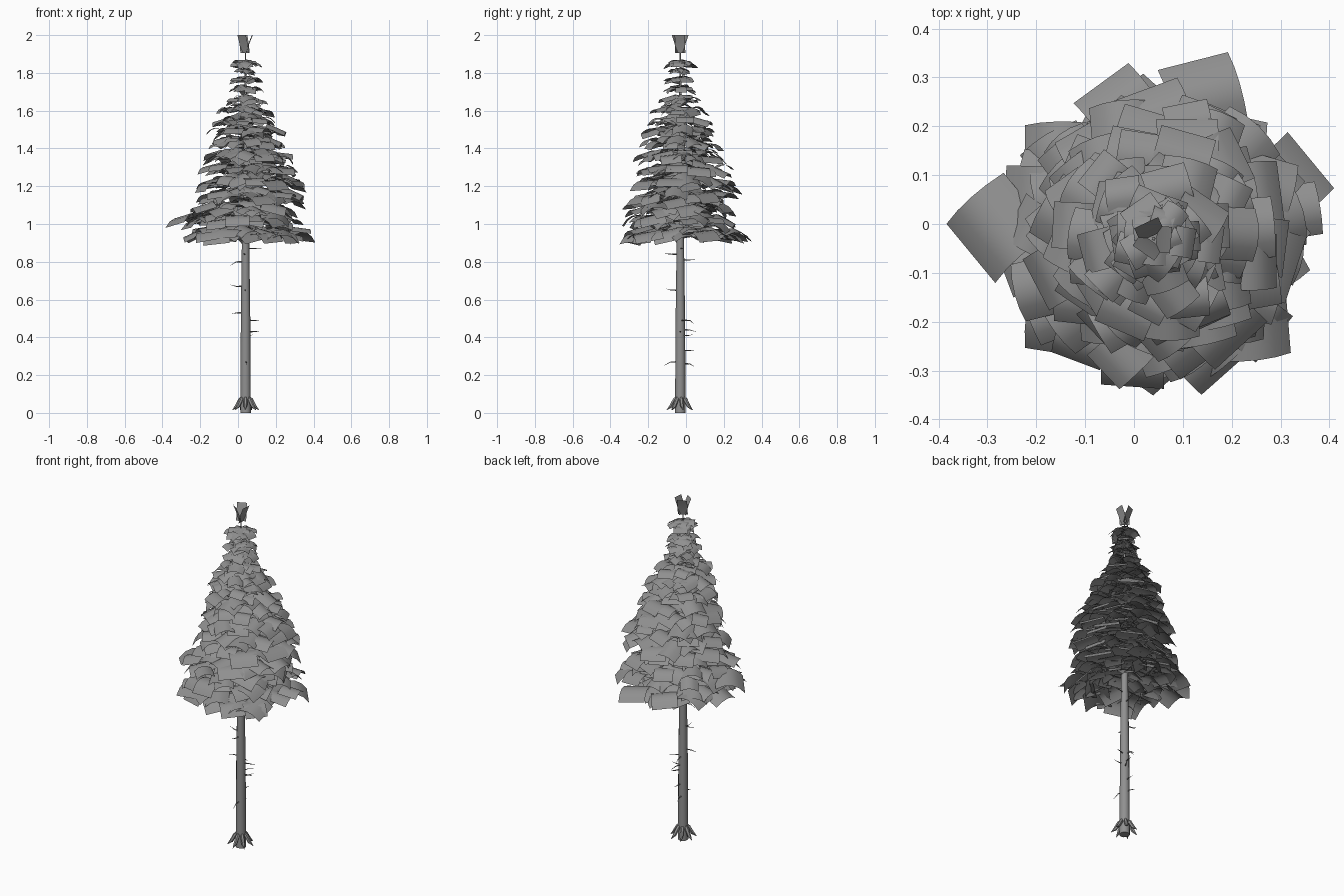
import bpy, bmesh, math, random
from mathutils import Vector, Matrix

random.seed(5)
cube = bpy.data.objects.get("Cube")
if cube:
    bpy.data.objects.remove(cube)

AXIS = Vector((0.04, -0.03, 0))


def material(name, color):
    mat = bpy.data.materials.new(name)
    mat.use_nodes = True
    mat.diffuse_color = color
    mat.node_tree.nodes["Principled BSDF"].inputs["Base Color"].default_value = color
    return mat


GREY = material("plain grey", (0.28, 0.28, 0.28, 1))


def finish(name, bm):
    mesh = bpy.data.meshes.new(name)
    bm.to_mesh(mesh)
    bm.free()
    for poly in mesh.polygons:
        poly.use_smooth = True
    mesh.materials.append(GREY)
    obj = bpy.data.objects.new(name, mesh)
    bpy.context.collection.objects.link(obj)
    bpy.context.view_layer.objects.active = obj
    obj.select_set(True)
    bpy.ops.object.shade_smooth_by_angle(angle=math.radians(40))
    obj.select_set(False)
    return obj


def tube(bm, path, radii, sides):
    """Sweep a tapering ring along a path and cap both ends."""
    rings = []
    for i, p in enumerate(path):
        along = path[min(i + 1, len(path) - 1)] - path[max(i - 1, 0)]
        turn = Vector((0, 0, 1)).rotation_difference(along)
        rings.append([bm.verts.new(p + turn @ Vector((radii[i] * math.cos(math.tau * k / sides),
                                                      radii[i] * math.sin(math.tau * k / sides), 0)))
                      for k in range(sides)])
    for low, high in zip(rings, rings[1:]):
        for k in range(sides):
            n = (k + 1) % sides
            bm.faces.new((low[k], low[n], high[n], high[k]))
    bm.faces.new(rings[0][::-1])
    bm.faces.new(rings[-1])


def outward(angle, r, z):
    return AXIS + Vector((math.cos(angle) * r, math.sin(angle) * r, z))


def card(bm, angle, tip, z, size, tilt, twist, shift=Vector()):
    """Arched square leaf card whose outer end reaches the tip radius."""
    reach = size * 0.5 * (abs(math.cos(twist)) + abs(math.sin(twist)))
    place = (Matrix.Translation(outward(angle, tip - reach * math.cos(tilt), z) + shift)
             @ Matrix.Rotation(angle, 4, 'Z') @ Matrix.Rotation(tilt, 4, 'Y')
             @ Matrix.Rotation(twist, 4, 'Z'))
    rows = []
    for i in range(5):
        a = i / 4 - 0.5
        rows.append([bm.verts.new(place @ Vector((a * size, b * size, -0.9 * size * a * a)))
                     for b in (-0.5, 0.5)])
    for p, q in zip(rows, rows[1:]):
        bm.faces.new((p[0], q[0], q[1], p[1]))


# Trunk
bm = bmesh.new()
heights = (0, 0.5, 0.95, 1.4, 1.92)
tube(bm, [AXIS + Vector((0, 0, z)) for z in heights], (0.028, 0.025, 0.019, 0.01, 0.003), 12)
finish("trunk", bm)

# Flared roots
bm = bmesh.new()
for k in range(7):
    a = math.tau * k / 7 + 0.2
    tube(bm, [outward(a, r, z) for r, z in ((0.016, 0.09), (0.03, 0.07), (0.05, 0.035), (0.072, 0.015))],
         (0.004, 0.011, 0.01, 0.001), 6)
finish("roots", bm)

# Dead twigs on the bare trunk: height and compass direction in degrees
bm = bmesh.new()
twigs = ((0.87, 10), (0.84, 260), (0.81, 80), (0.8, 185), (0.67, 170), (0.65, 265), (0.53, 190),
         (0.49, 20), (0.49, 95), (0.44, 75), (0.43, 0), (0.41, 60), (0.33, 85), (0.27, 275), (0.26, 100))
for z, degrees in twigs:
    a = math.radians(degrees)
    bend = random.uniform(-0.02, 0.01)
    tube(bm, [outward(a, 0.015, z), outward(a, 0.05, z), outward(a, random.uniform(0.07, 0.09), z + bend)],
         (0.004, 0.0025, 0.0005), 4)
finish("twigs", bm)

# Crown of stacked whorls: height, radius, cards in the outer ring
bm = bmesh.new()
tiers = ((1.855, 0.09, 8), (1.82, 0.06, 6), (1.77, 0.09, 8), (1.72, 0.095, 8), (1.665, 0.115, 9),
         (1.61, 0.16, 10), (1.555, 0.185, 12), (1.5, 0.21, 13), (1.44, 0.225, 14), (1.37, 0.26, 15),
         (1.3, 0.28, 16), (1.23, 0.295, 16), (1.16, 0.3, 16), (1.09, 0.3, 17), (1.03, 0.30, 17),
         (0.965, 0.33, 18))
for z, radius, count in tiers:
    lean = max(0, 1 - abs(z - 1.28) / 0.25) * Vector((0.03, 0.015, 0))
    size = 0.045 + 0.27 * radius
    tilt = 0.15 + 0.5 * radius if z > 1 else 0.3
    for ring, share in enumerate((1, 0.75, 0.5, 0.32)):
        if radius * share < 0.06:
            continue
        n = max(5, round(count * share))
        for k in range(n):
            a = math.tau * (k + random.uniform(-0.4, 0.4)) / n + z * 9
            card(bm, a, radius * share * random.uniform(0.84, 1.08),
                 z + 0.01 * ring + random.uniform(-0.6, 0.6) * min(0.03, 0.12 * radius),
                 size * random.uniform(0.75, 1.2) * (1 - 0.12 * ring), tilt + random.uniform(-0.2, 0.2),
                 random.uniform(-1.6, 1.6), lean)

# Long stray branches that break the outline
strays = ((176, 0.435, 1.045, 0.16, 0.78), (165, 0.34, 1.05, 0.17, 0.2), (184, 0.35, 1.03, 0.16, 0.3),
          (71, 0.42, 0.965, 0.15, 0.6), (104, 0.37, 0.96, 0.14, 0.4), (23, 0.39, 0.96, 0.15, 0.3),
          (222, 0.355, 0.965, 0.16, 0.7), (320, 0.375, 0.955, 0.15, 0.8), (270, 0.33, 0.95, 0.14, 0.78),
          (50, 0.34, 1.0, 0.13, 0.5), (5, 0.33, 1.22, 0.13, 0.6), (88, 0.34, 1.21, 0.14, 0.4),
          (140, 0.36, 0.97, 0.15, 0.7), (295, 0.34, 0.95, 0.14, 0.3), (350, 0.335, 1.13, 0.13, 0.7))
for degrees, tip, z, size, twist in strays:
    card(bm, math.radians(degrees), tip, z, size, 0.28, twist)
finish("foliage", bm)

# Upright leader tuft of three flared cards at the very top
bm = bmesh.new()
for degrees in (235, 355, 115):
    a = math.radians(degrees)
    side = Vector((-math.sin(a), math.cos(a), 0)) * 0.027
    rows = [[bm.verts.new(outward(a, r, z) + side * s) for s in (-1, 1)]
            for r, z in ((0.006, 1.905), (0.018, 1.955), (0.036, 2.0))]
    for p, q in zip(rows, rows[1:]):
        bm.faces.new((p[0], p[1], q[1], q[0]))
finish("leader_tuft", bm)
